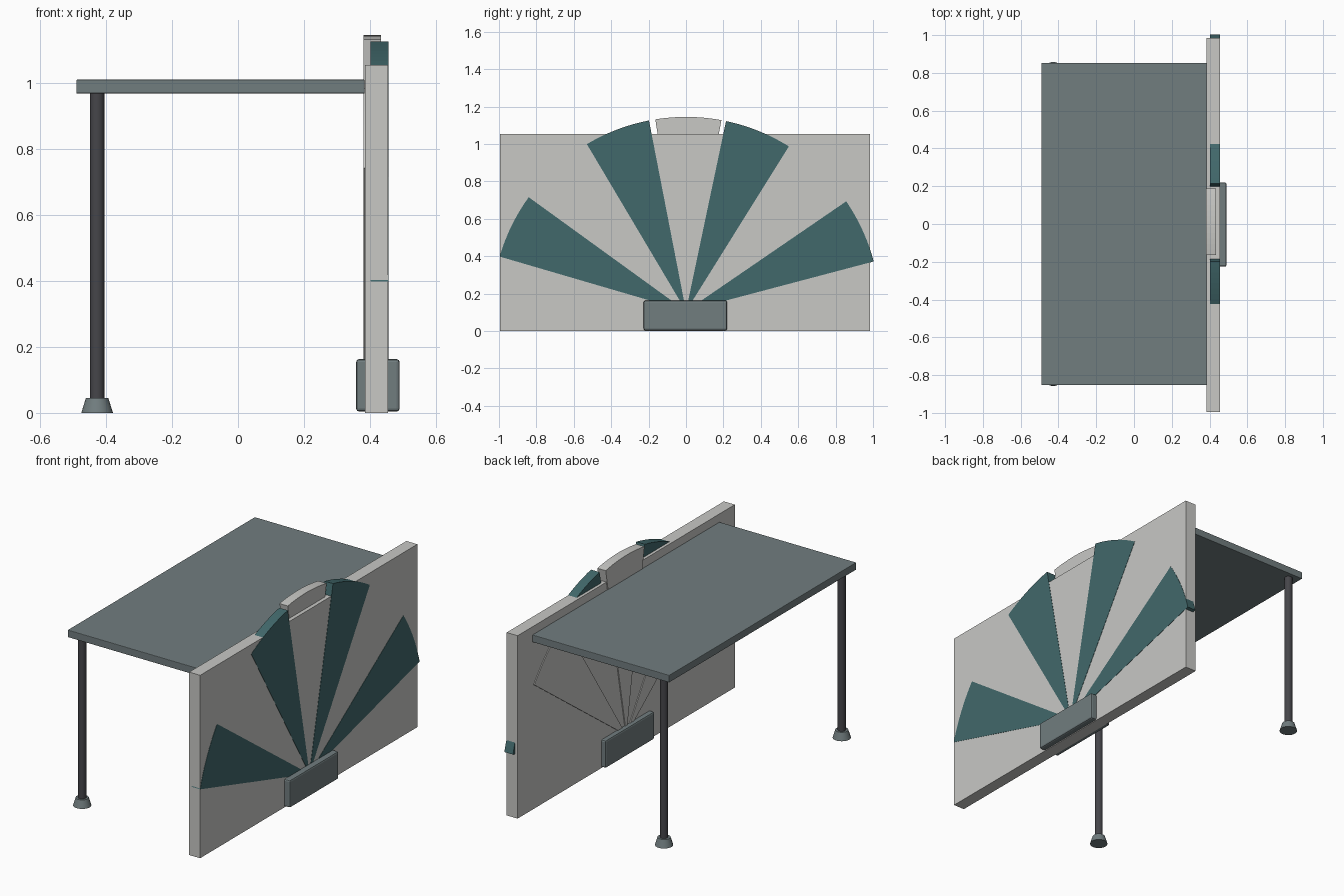
import bpy, bmesh, math
from mathutils import Matrix, Vector

cube = bpy.data.objects.get("Cube")
if cube:
    bpy.data.objects.remove(cube)


def material(name, rgb):
    m = bpy.data.materials.new(name)
    m.use_nodes = True
    m.diffuse_color = (*rgb, 1)
    m.node_tree.nodes["Principled BSDF"].inputs["Base Color"].default_value = (*rgb, 1)
    return m


light = material("light grey", (0.58, 0.58, 0.56))
teal = material("dark teal", (0.053, 0.138, 0.146))
slate = material("slate grey", (0.165, 0.205, 0.212))
dark = material("charcoal", (0.06, 0.06, 0.068))


def make(name, bm, mat):
    bmesh.ops.recalc_face_normals(bm, faces=bm.faces)
    mesh = bpy.data.meshes.new(name)
    bm.to_mesh(mesh)
    bm.free()
    mesh.materials.append(mat)
    ob = bpy.data.objects.new(name, mesh)
    bpy.context.collection.objects.link(ob)
    return ob


def box(name, lo, hi, mat, bevel=0):
    lo, hi = Vector(lo), Vector(hi)
    bm = bmesh.new()
    bmesh.ops.create_cube(bm, size=1)
    bmesh.ops.scale(bm, vec=hi - lo, verts=bm.verts)
    bmesh.ops.translate(bm, vec=(lo + hi) / 2, verts=bm.verts)
    ob = make(name, bm, mat)
    if bevel:
        mod = ob.modifiers.new("Bevel", 'BEVEL')
        mod.width = bevel
        mod.segments = 2
    return ob


def cone(name, x, y, z0, z1, r0, r1, mat):
    bm = bmesh.new()
    bmesh.ops.create_cone(bm, cap_ends=True, segments=32, radius1=r0, radius2=r1,
                          depth=z1 - z0, matrix=Matrix.Translation((x, y, (z0 + z1) / 2)))
    for f in bm.faces:
        f.smooth = len(f.verts) == 4
    for e in bm.edges:
        e.smooth = all(f.smooth for f in e.link_faces)
    return make(name, bm, mat)


def fan_blade(name, start, end, x0, x1, mat, steps=12):
    """Circular sector standing in the YZ plane, extruded along x."""
    pivot, radius = 0.107, 1.038
    bm = bmesh.new()
    verts = [bm.verts.new((x0, 0, pivot))]
    for i in range(steps + 1):
        a = math.radians(start + (end - start) * i / steps)
        verts.append(bm.verts.new((x0, radius * math.cos(a), pivot + radius * math.sin(a))))
    face = bm.faces.new(verts)
    ext = bmesh.ops.extrude_face_region(bm, geom=[face])["geom"]
    bmesh.ops.translate(bm, vec=(x1 - x0, 0, 0),
                        verts=[g for g in ext if isinstance(g, bmesh.types.BMVert)])
    return make(name, bm, mat)


# Table top, upright panel and the block holding the fan
box("table_top", (-0.49, -0.853, 0.968), (0.384, 0.853, 1.01), slate, 0.003)
box("back_panel", (0.385, -0.995, 0), (0.455, 0.985, 1.055), light)
box("fan_base", (0.358, -0.226, 0.004), (0.49, 0.22, 0.163), slate, 0.009)

# Legs with flared feet along the free edge
for side, y in (("right", -0.81), ("left", 0.81)):
    cone(side + "_leg", -0.427, y, 0.04, 0.97, 0.022, 0.022, dark)
    cone(side + "_foot", -0.427, y, 0, 0.045, 0.048, 0.034, slate)

# Alternating teal and light fan blades
for i, (a, b) in enumerate([(14.8, 34.4), (58, 78.1), (101, 120.7), (144.1, 163.7)]):
    fan_blade(f"teal_blade_{i + 1}", a, b, 0.402, 0.4565, teal)
for i, (a, b) in enumerate([(36, 56.5), (79.5, 99.1), (122.4, 142.3)]):
    fan_blade(f"light_blade_{i + 1}", a, b, 0.38, 0.433, light)
